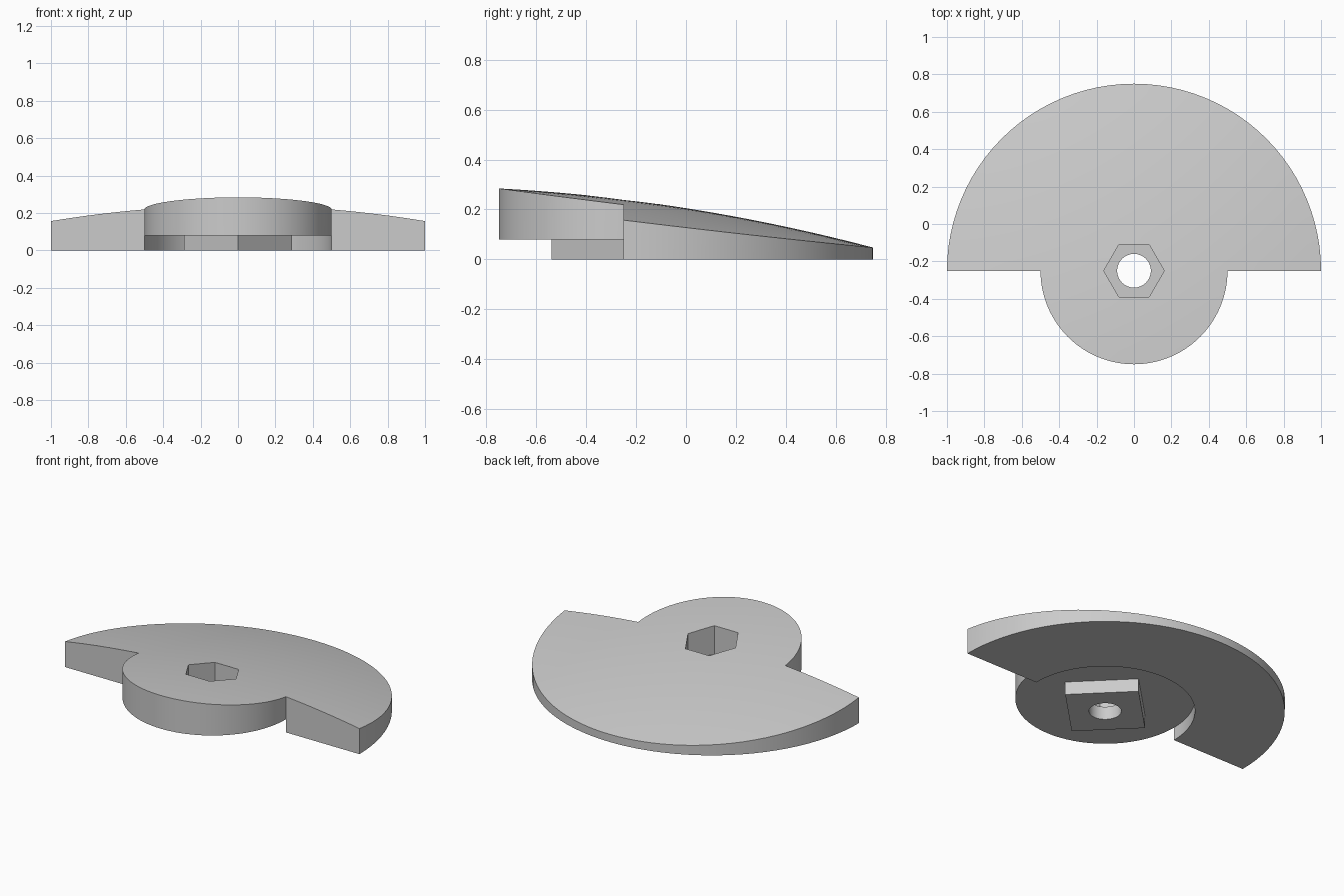
import bpy, bmesh
from math import cos, sin, pi

if "Cube" in bpy.data.objects:
    bpy.data.objects.remove(bpy.data.objects["Cube"])

SEGS = 96           # full turn; divisible by 4 and 6 so corners land exactly
CY = -0.25          # pivot of all the arcs
HUB, RIM, BORE = 0.5, 1.0, 0.09
STEP = 0.08         # height of the recess, boss and pocket floor


def dome(x, t):
    """Height of the sloping domed top, t measured back from the pivot."""
    return 0.24 - 0.123 * t - 0.07 * t * t - 0.083 * x * x


def hexagon(a):
    return 0.14 / cos((a % (pi / 3)) - pi / 6)


def diamond(a):
    return 0.29 / (abs(cos(a)) + abs(sin(a)))


def top_rings(r0, r1, n):
    """Profile points on the dome from r0 to r1 (z None means on the dome)."""
    return [(r0 + (r1 - r0) * i / n, None) for i in range(n + 1)]


def place(bm, a, r, z):
    x, t = r * cos(a), r * sin(a)
    return bm.verts.new((x, CY + t, dome(x, t) if z is None else z))


def sweep(bm, profile, first, last, caps=False):
    """Sweep a profile, given as a function of angle, between two steps."""
    rows = []
    for i in range(first, last + 1):
        a = 2 * pi * i / SEGS
        rows.append([place(bm, a, r, z) for r, z in profile(a)])
    for p, q in zip(rows, rows[1:]):
        for j in range(len(p) - 1):
            bm.faces.new((p[j], p[j + 1], q[j + 1], q[j]))
    if caps:
        bm.faces.new(rows[0])
        bm.faces.new(rows[-1])


def hub(a):
    # underside, diamond boss, bore, hexagonal pocket, then the domed top
    return [(HUB, STEP), (diamond(a), STEP), (diamond(a), 0), (BORE, 0),
            (BORE, STEP), (hexagon(a), STEP)] + top_rings(hexagon(a), HUB, 6)


def wing(a):
    # domed top, outer rim, flat underside and wall of the recess
    return top_rings(HUB, RIM, 8) + [(RIM, 0), (HUB, 0), (HUB, STEP)]


def hub_front(a):
    return [(HUB, None), (HUB, STEP)]


bm = bmesh.new()
half = SEGS // 2
sweep(bm, hub, 0, SEGS)
sweep(bm, wing, 0, half, caps=True)
sweep(bm, hub_front, half, SEGS)
bmesh.ops.remove_doubles(bm, verts=bm.verts, dist=0.0001)
bmesh.ops.recalc_face_normals(bm, faces=bm.faces)

mesh = bpy.data.meshes.new("domed_cam_plate")
bm.to_mesh(mesh)
bm.free()
plate = bpy.data.objects.new("domed_cam_plate", mesh)
bpy.context.collection.objects.link(plate)

# Plain grey finish
grey = bpy.data.materials.new("light_grey")
grey.use_nodes = True
colour = (0.6, 0.6, 0.6, 1)
grey.diffuse_color = colour
grey.node_tree.nodes["Principled BSDF"].inputs["Base Color"].default_value = colour
mesh.materials.append(grey)

bpy.ops.object.select_all(action='DESELECT')
plate.select_set(True)
bpy.context.view_layer.objects.active = plate
bpy.ops.object.shade_smooth_by_angle(angle=pi / 6)
